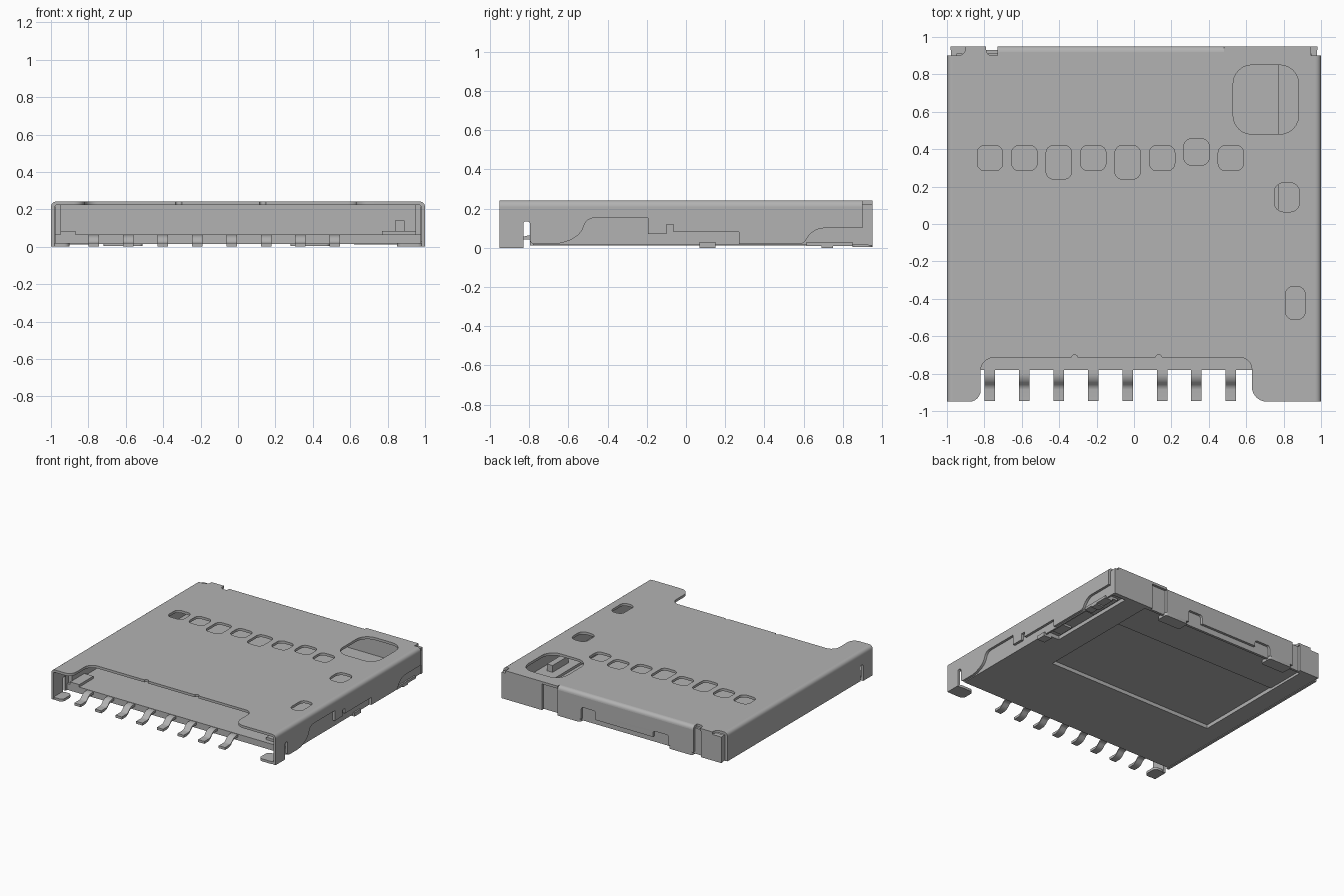
import bpy, bmesh
from mathutils import Vector

cube = bpy.data.objects.get("Cube")
if cube:
    bpy.data.objects.remove(cube)

grey = bpy.data.materials.new("plain grey")
grey.use_nodes = True
GREY = (0.45, 0.45, 0.45, 1)
grey.diffuse_color = GREY
grey.node_tree.nodes["Principled BSDF"].inputs["Base Color"].default_value = GREY
parts = []

# Which world direction each profile plane (u, v, thickness) maps to
PLANES = {
    "XY": lambda u, v, w: (u, v, w),
    "YZ": lambda u, v, w: (w, u, v),
    "XZ": lambda u, v, w: (u, w, v),
}


def rounded(points, radius=0.0):
    """Round the corners; a point may carry its own radius as third value."""
    out = []
    for i, p in enumerate(points):
        c = Vector(p[:2])
        r = p[2] if len(p) > 2 else radius
        if not r:
            out.append(c)
            continue
        a = c + (Vector(points[i - 1][:2]) - c).normalized() * r
        b = c + (Vector(points[(i + 1) % len(points)][:2]) - c).normalized() * r
        a2, b2 = a.lerp(c, 0.55), b.lerp(c, 0.55)
        for k in range(7):
            t = k / 6
            s = 1 - t
            out.append(a * s**3 + a2 * 3 * s * s * t + b2 * 3 * s * t * t + b * t**3)
    return out


def rect(u0, u1, v0, v1, r=0.0):
    return rounded([(u0, v0), (u1, v0), (u1, v1), (u0, v1)], r)


def plate(name, plane, w0, w1, outline, holes=()):
    """Sheet with holes, filled from flat outlines and given a thickness."""
    curve = bpy.data.curves.new(name, "CURVE")
    curve.dimensions, curve.fill_mode = "2D", "BOTH"
    curve.extrude = (w1 - w0) / 2
    for loop in [outline, *holes]:
        spline = curve.splines.new("POLY")
        spline.points.add(len(loop) - 1)
        for pt, p in zip(spline.points, loop):
            pt.co = (p[0], p[1], 0, 1)
        spline.use_cyclic_u = True
    temp = bpy.data.objects.new(name + " curve", curve)
    bpy.context.scene.collection.objects.link(temp)
    bpy.context.view_layer.update()
    graph = bpy.context.evaluated_depsgraph_get()
    mesh = bpy.data.meshes.new_from_object(temp.evaluated_get(graph))
    bpy.data.objects.remove(temp)
    bm = bmesh.new()
    bm.from_mesh(mesh)
    for v in bm.verts:
        v.co = PLANES[plane](v.co.x, v.co.y, v.co.z + (w0 + w1) / 2)
    bmesh.ops.remove_doubles(bm, verts=bm.verts, dist=0.0001)
    bmesh.ops.recalc_face_normals(bm, faces=bm.faces)
    bm.to_mesh(mesh)
    bm.free()
    mesh.materials.clear()
    mesh.materials.append(grey)
    obj = bpy.data.objects.new(name, mesh)
    bpy.context.scene.collection.objects.link(obj)
    parts.append(obj)
    return obj


def box(name, x0, x1, y0, y1, z0, z1):
    return plate(name, "XY", z0, z1, rect(x0, x1, y0, y1))


# Shell roof with front notch, back corner steps and windows
roof = rounded([
    (-0.97, -0.95), (-0.82, -0.95, 0.06), (-0.82, -0.715, 0.07),
    (-0.335, -0.715), (-0.33, -0.7, 0.01), (-0.305, -0.7, 0.01), (-0.3, -0.715),
    (0.115, -0.715), (0.12, -0.7, 0.01), (0.145, -0.7, 0.01), (0.15, -0.715),
    (0.63, -0.715, 0.06), (0.63, -0.95, 0.08), (0.97, -0.95),
    (0.97, 0.9), (0.945, 0.9), (0.945, 0.95), (0.48, 0.95), (0.48, 0.92),
    (-0.73, 0.92), (-0.73, 0.9), (-0.79, 0.9, 0.03), (-0.79, 0.95),
    (-0.9, 0.95), (-0.9, 0.9, 0.04), (-0.97, 0.9)])
windows = [rect(0.53, 0.88, 0.48, 0.85, 0.1),
           rect(0.75, 0.885, 0.065, 0.22, 0.05),
           rect(0.81, 0.915, -0.51, -0.335, 0.04)]
for i in range(8):
    x = -0.77 + 0.184 * i
    low = 0.24 if i in (2, 4) else 0.315 if i == 6 else 0.285
    high = 0.455 if i == 6 else 0.42
    windows.append(rect(x - 0.068, x + 0.068, low, high, 0.04))
plate("shell_roof", "XY", 0.222, 0.242, roof, windows)


def fold(centre, v, sign):
    """Quarter bend joining the roof to a wall."""
    def arc(r):
        return rounded([(centre, v + r), (centre + sign * r, v + r, r),
                        (centre + sign * r, v)])
    return arc(0.03) + arc(0.01)[::-1]


plate("right_fold", "XZ", -0.95, 0.9, fold(0.97, 0.212, 1))
plate("left_fold", "XZ", -0.95, 0.9, fold(-0.97, 0.212, -1))
plate("back_fold", "YZ", -0.73, 0.48, fold(0.92, 0.212, 1))

# Side walls of the shell
plate("right_wall", "YZ", 0.98, 1.0, rounded([
    (-0.95, 0.212), (-0.95, 0), (-0.83, 0), (-0.83, 0.135, 0.015),
    (-0.795, 0.135, 0.015), (-0.795, 0.02, 0.02), (-0.61, 0.02, 0.06),
    (-0.53, 0.08, 0.03), (-0.51, 0.152, 0.04), (-0.195, 0.152),
    (-0.195, 0.07), (-0.1, 0.07), (-0.1, 0.12), (-0.065, 0.12),
    (-0.065, 0.08), (0.27, 0.08), (0.27, 0.02), (0.6, 0.02, 0.02),
    (0.65, 0.1, 0.05), (0.9, 0.1), (0.9, 0.212)]))
plate("left_wall", "YZ", -1.0, -0.98, rounded([
    (-0.95, 0.212), (-0.95, 0), (-0.83, 0), (-0.83, 0.135, 0.015),
    (-0.795, 0.135, 0.015), (-0.795, 0.012), (0.9, 0.012), (0.9, 0.212)]))

# Back wall of the shell
plate("back_wall", "XZ", 0.93, 0.95, rounded([
    (-0.73, 0.212), (-0.73, 0.03), (-0.51, 0.03), (-0.51, 0.11, 0.02),
    (-0.37, 0.11, 0.02), (-0.37, 0.06), (0.14, 0.06), (0.14, 0.13, 0.02),
    (0.27, 0.13, 0.02), (0.27, 0.03), (0.48, 0.03), (0.48, 0.212)]))
box("back_left_panel", 0.62, 0.98, 0.93, 0.95, 0.012, 0.222)
box("back_right_panel", -0.98, -0.8, 0.93, 0.95, 0.012, 0.222)

# Solder feet
for name, x0, x1 in (("right_front_foot", 0.85, 0.99), ("left_front_foot", -0.99, -0.9)):
    plate(name, "XY", 0, 0.02, rect(x0, x1, -0.95, -0.83, 0.03))
for name, x0, x1 in (("back_foot_a", 0.28, 0.49), ("back_foot_b", -0.72, -0.51)):
    plate(name, "XY", 0.005, 0.03, rect(x0, x1, 0.85, 0.95, 0.02))
box("side_foot_a", 0.92, 0.99, 0.07, 0.15, 0, 0.03)
box("side_foot_b", 0.92, 0.99, 0.615, 0.85, 0.01, 0.03)
box("side_foot_c", 0.92, 0.99, 0.69, 0.75, 0, 0.02)

# Moulded base: floor, stepped underside and rails
box("base_floor", -0.978, 0.978, -0.78, 0.93, 0.045, 0.065)
underside = [(-0.978, -0.78), (0.978, -0.78), (0.978, 0.93), (0.66, 0.93),
             (0.66, -0.15), (-0.83, -0.15), (-0.83, 0.93), (-0.978, 0.93)]
plate("base_underside", "XY", 0.015, 0.045, underside, [rect(0.85, 0.965, 0.15, 0.91)])
box("base_back_step", -0.83, 0.66, 0.58, 0.93, 0.035, 0.045)
box("spring_tab_a", 0.87, 0.95, 0.58, 0.85, 0.028, 0.045)
box("spring_tab_b", 0.87, 0.95, 0.2, 0.32, 0.028, 0.045)
box("base_back_wall", -0.978, 0.978, 0.91, 0.93, 0.015, 0.222)
for name, s in (("right_rail", 1), ("left_rail", -1)):
    x0, x1 = sorted((s * 0.95, s * 0.978))
    box(name, x0, x1, -0.76, 0.91, 0.06, 0.222)
box("left_ledge", -0.95, -0.87, -0.78, -0.6, 0.06, 0.085)
box("right_ledge", 0.77, 0.95, -0.74, 0.9, 0.06, 0.085)
box("ledge_stop", 0.84, 0.89, 0.3, 0.5, 0.085, 0.14)

# Row of bent contact pins
for i in range(8):
    x = -0.77 + 0.184 * i
    plate("contact_pin_%d" % (i + 1), "YZ", x - 0.028, x + 0.028, rounded([
        (-0.77, 0.062), (-0.83, 0.062, 0.025), (-0.87, 0.02, 0.015),
        (-0.945, 0.02), (-0.945, 0), (-0.88, 0, 0.025),
        (-0.84, 0.042, 0.015), (-0.77, 0.042)]))

# Smooth the bends, keep the cut edges sharp
bpy.ops.object.select_all(action="DESELECT")
for obj in parts:
    obj.select_set(True)
bpy.context.view_layer.objects.active = parts[0]
bpy.ops.object.shade_smooth_by_angle(angle=0.6)
